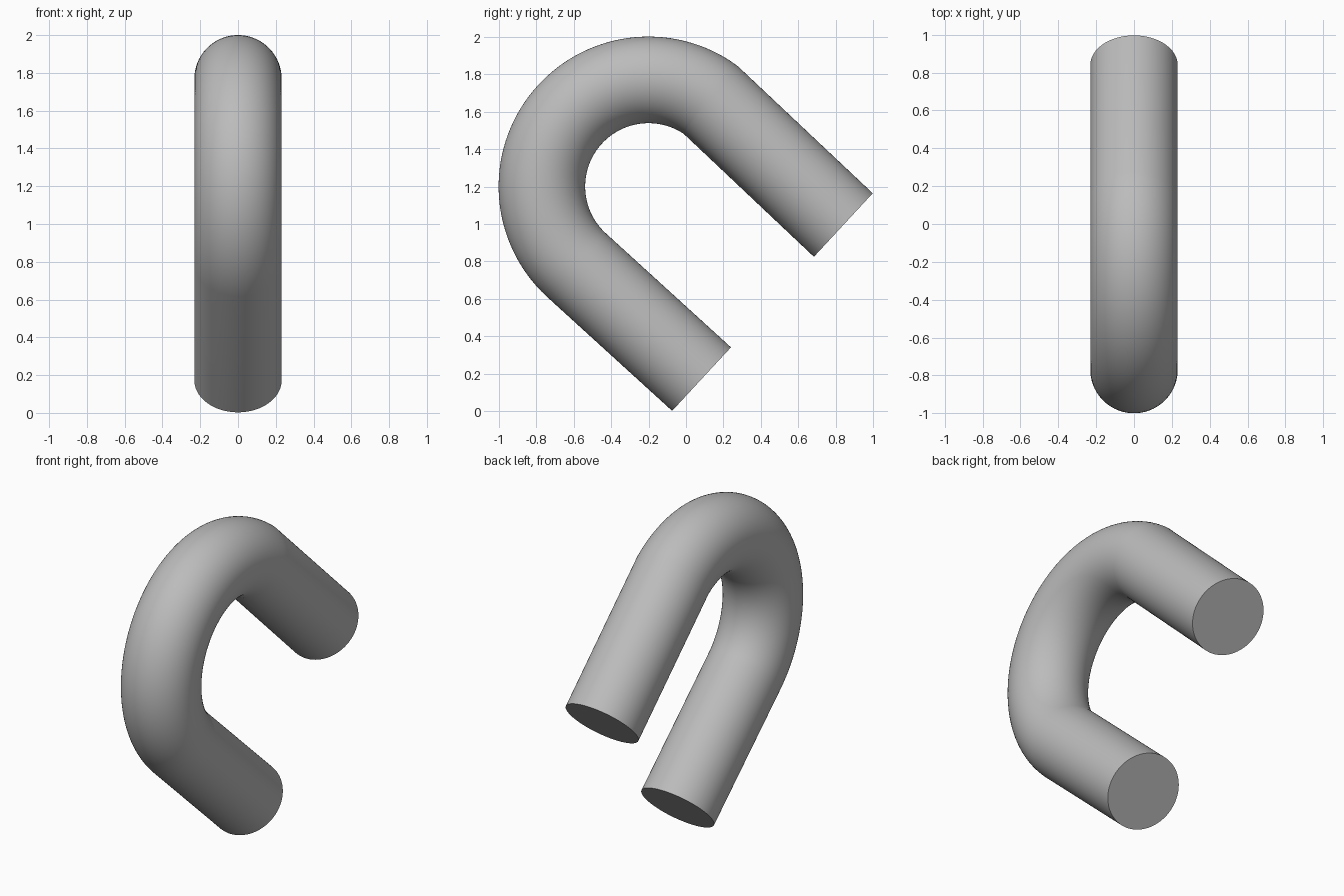
import bpy, bmesh
from math import sin, cos, pi, radians
from mathutils import Vector

cube = bpy.data.objects.get("Cube")
if cube:
    bpy.data.objects.remove(cube, do_unlink=True)

BEND_CENTRE = Vector((0, -0.2, 1.2))
BEND_RADIUS, TUBE_RADIUS = 0.569, 0.231
SIDES, BEND_STEPS = 96, 64


def radial(degrees):
    """Unit vector in the side plane, measured from +y towards +z."""
    a = radians(degrees)
    return Vector((0, cos(a), sin(a)))


# Path stations: ring centre and the ring's outward direction in degrees
leg_angle = 47.2
start, stop = 54.5, 226.8
stations = [(Vector((0, 0.8395, 0.9945)), leg_angle)]
for i in range(BEND_STEPS + 1):
    angle = start + (stop - start) * i / BEND_STEPS
    # the upper leg meets the bend at a slight mitre
    tilt = (start + leg_angle) / 2 if i == 0 else angle
    stations.append((BEND_CENTRE + BEND_RADIUS * radial(angle), tilt))
stations.append((Vector((0, 0.083, 0.1725)), leg_angle + 180))

# Sweep a round section along the path
bm = bmesh.new()
rings = []
for centre, tilt in stations:
    out = radial(tilt) * TUBE_RADIUS
    side = Vector((TUBE_RADIUS, 0, 0))
    rings.append([bm.verts.new(centre + out * cos(t) + side * sin(t))
                  for t in (2 * pi * k / SIDES for k in range(SIDES))])
for a, b in zip(rings, rings[1:]):
    for k in range(SIDES):
        n = (k + 1) % SIDES
        bm.faces.new((a[k], a[n], b[n], b[k]))

# Flat end caps
bm.faces.new(rings[0])
bm.faces.new(rings[-1])
bmesh.ops.recalc_face_normals(bm, faces=bm.faces)

mesh = bpy.data.meshes.new("bent_tube")
bm.to_mesh(mesh)
bm.free()
tube = bpy.data.objects.new("bent_tube", mesh)
bpy.context.collection.objects.link(tube)

# Plain grey material
grey = bpy.data.materials.new("plain grey")
grey.use_nodes = True
colour = (0.5, 0.5, 0.5, 1)
grey.diffuse_color = colour
grey.node_tree.nodes["Principled BSDF"].inputs["Base Color"].default_value = colour
mesh.materials.append(grey)

# Smooth sides, crisp cap edges
bpy.ops.object.select_all(action='DESELECT')
tube.select_set(True)
bpy.context.view_layer.objects.active = tube
bpy.ops.object.shade_smooth_by_angle(angle=radians(30))
